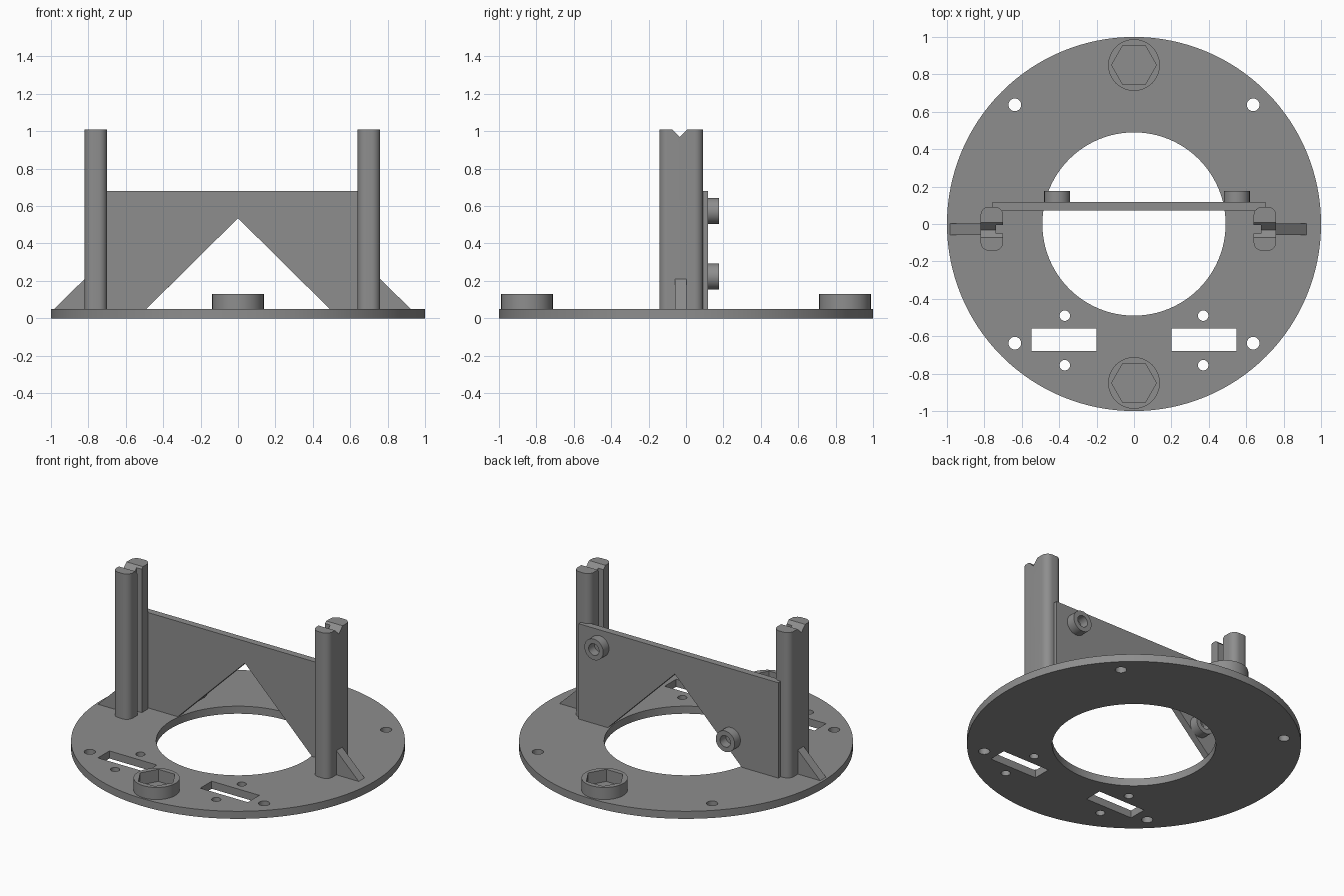
import bpy, bmesh
from math import sin, cos, pi
from mathutils import Matrix

old = bpy.data.objects.get("Cube")
if old:
    bpy.data.objects.remove(old)

grey = bpy.data.materials.new("plain grey")
grey.use_nodes = True
COLOUR = (0.27, 0.27, 0.27, 1)
grey.diffuse_color = COLOUR
grey.node_tree.nodes["Principled BSDF"].inputs["Base Color"].default_value = COLOUR

# Plane turned upright: profile x, y become world x, z; depth runs along +y
UPRIGHT = Matrix(((1, 0, 0, 0), (0, 0, 1, 0), (0, 1, 0, 0), (0, 0, 0, 1)))


def circle(cx, cy, r, n=32):
    return [(cx + r * cos(2 * pi * i / n), cy + r * sin(2 * pi * i / n)) for i in range(n)]


def rect(x0, x1, y0, y1):
    return [(x0, y0), (x1, y0), (x1, y1), (x0, y1)]


def smooth(ob):
    bpy.ops.object.select_all(action='DESELECT')
    ob.select_set(True)
    bpy.context.view_layer.objects.active = ob
    bpy.ops.object.shade_smooth_by_angle(angle=0.5)


def extrude(name, loops, low, high, turn=None):
    """Fill an outline with holes and extrude it from low to high."""
    curve = bpy.data.curves.new(name + " outline", 'CURVE')
    curve.dimensions = '2D'
    curve.fill_mode = 'BOTH'
    curve.extrude = (high - low) / 2
    for loop in loops:
        spline = curve.splines.new('POLY')
        spline.points.add(len(loop) - 1)
        for point, (x, y) in zip(spline.points, loop):
            point.co = (x, y, 0, 1)
        spline.use_cyclic_u = True
    helper = bpy.data.objects.new(name + " outline", curve)
    bpy.context.collection.objects.link(helper)
    mesh = bpy.data.meshes.new_from_object(
        helper.evaluated_get(bpy.context.evaluated_depsgraph_get()))
    bpy.data.objects.remove(helper)
    mesh.transform(Matrix.Translation((0, 0, (low + high) / 2)))
    if turn:
        mesh.transform(turn)
    bm = bmesh.new()
    bm.from_mesh(mesh)
    bmesh.ops.remove_doubles(bm, verts=bm.verts, dist=1e-5)
    bmesh.ops.recalc_face_normals(bm, faces=bm.faces)
    bm.to_mesh(mesh)
    bm.free()
    mesh.materials.clear()
    mesh.materials.append(grey)
    ob = bpy.data.objects.new(name, mesh)
    bpy.context.collection.objects.link(ob)
    smooth(ob)
    return ob


FLOOR = 0.05

# Base ring with bolt holes and slots
holes = [circle(0, 0, 0.49, 96)]
for s in (-1, 1):
    holes += [circle(s * 0.637, y, 0.034) for y in (-0.637, 0.637)]
    holes += [circle(s * 0.37, y, 0.028) for y in (-0.755, -0.49)]
    holes.append(rect(*sorted((s * 0.2, s * 0.548)), -0.68, -0.56))
extrude("base_ring", [circle(0, 0, 1, 128)] + holes, 0, FLOOR)

# Round sockets with hexagonal recesses
for label, y in (("front", -0.85), ("back", 0.85)):
    extrude(label + "_hex_socket", [circle(0, y, 0.138, 64), circle(0, y, 0.12, 6)], FLOOR, 0.13)


# Upright posts: rounded section, slot on the inner side, V notch across the top
def post_section(cx, s):
    hx, y0, y1, r = 0.06, -0.143, 0.092, 0.045
    pts = []
    for k, (x, y) in enumerate(((hx - r, y1 - r), (r - hx, y1 - r),
                                (r - hx, y0 + r), (hx - r, y0 + r))):
        pts += [(x + r * cos((k + i / 8) * pi / 2), y + r * sin((k + i / 8) * pi / 2))
                for i in range(9)]
    pts += [(hx, -0.052), (hx - 0.038, -0.052), (hx - 0.038, -0.005), (hx, -0.005)]
    return [(cx - s * x, y) for x, y in pts]


for label, cx, s in (("right", -0.76, -1), ("left", 0.70, 1)):
    post = extrude(label + "_post", [post_section(cx, s)], FLOOR, 1.01)
    # Profile z, y swept along x
    sweep = Matrix(((0, 0, 1, 0), (0, 1, 0, 0), (1, 0, 0, 0), (0, 0, 0, 1)))
    cutter = extrude("notch_cutter", [[(0.97, -0.033), (1.03, -0.093), (1.03, 0.027)]],
                     cx - 0.1, cx + 0.1, sweep)
    cutter.hide_render = True
    cut = post.modifiers.new("notch", 'BOOLEAN')
    cut.operation = 'DIFFERENCE'
    cut.solver = 'EXACT'
    cut.object = cutter
    bpy.context.view_layer.objects.active = post
    bpy.ops.object.modifier_apply(modifier=cut.name)
    bpy.data.objects.remove(cutter)
    smooth(post)

    # Triangular brace on the outer side
    edge = cx + s * 0.06
    extrude(label + "_brace", [[(edge - s * 0.02, FLOOR), (edge + s * 0.163, FLOOR),
                                (edge, 0.21), (edge - s * 0.02, 0.21)]], -0.058, 0.003, UPRIGHT)

# Cross plate with a triangular opening
extrude("cross_plate", [[(-0.757, FLOOR), (-0.49, FLOOR), (0, 0.535), (0.49, FLOOR),
                         (0.703, FLOOR), (0.703, 0.68), (-0.757, 0.68)]], 0.072, 0.117, UPRIGHT)

# Screw bosses on the back of the plate
for label, x, z in (("lower", -0.411, 0.223), ("upper", 0.55, 0.573)):
    extrude(label + "_boss", [circle(x, z, 0.069, 48), circle(x, z, 0.038)], 0.117, 0.177, UPRIGHT)
